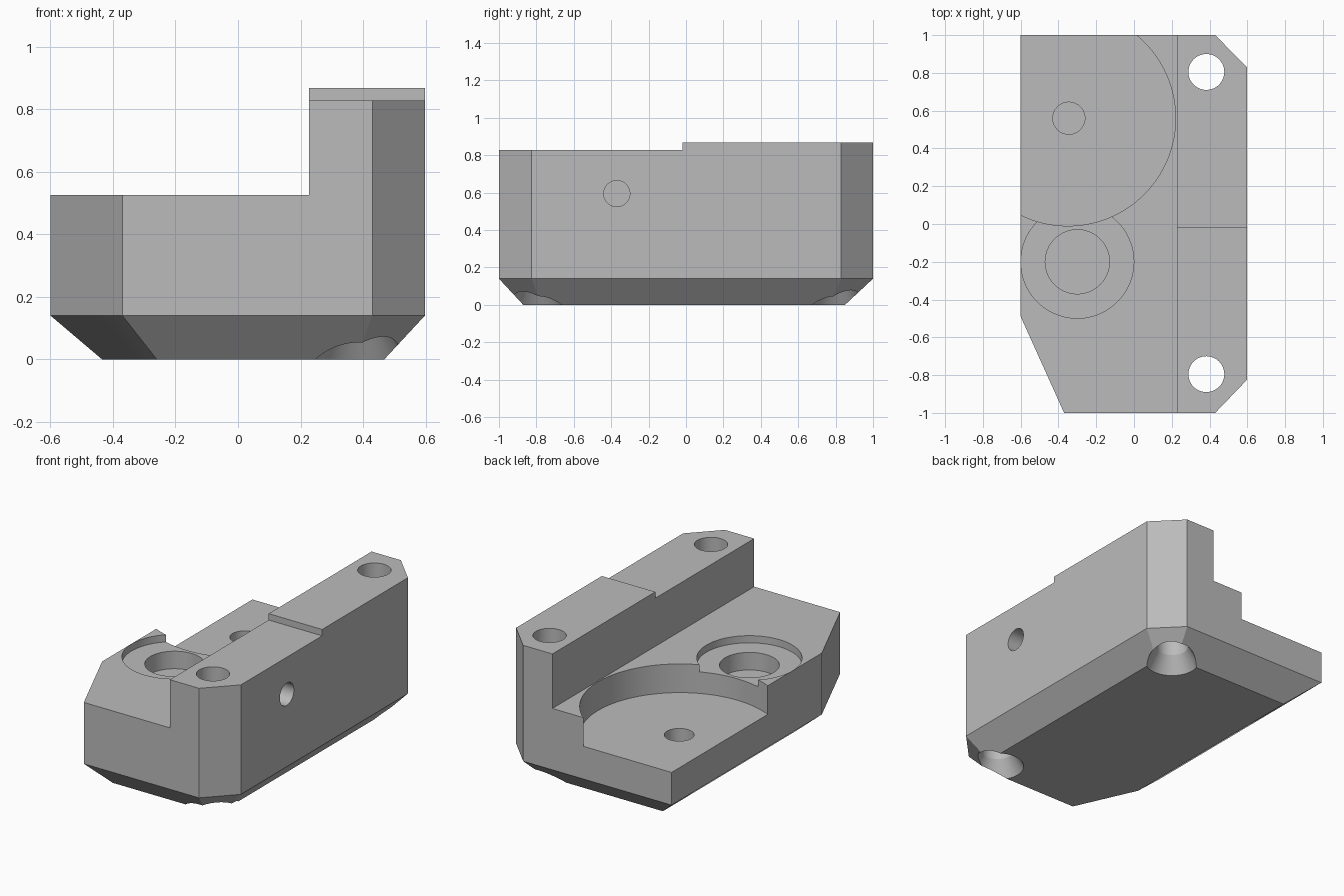
import bpy
import bmesh
from mathutils import Matrix, Vector

cube = bpy.data.objects.get("Cube")
if cube:
    bpy.data.objects.remove(cube, do_unlink=True)

grey = bpy.data.materials.new("plain_grey")
grey.use_nodes = True
colour = (0.5, 0.5, 0.5, 1)
grey.diffuse_color = colour
grey.node_tree.nodes["Principled BSDF"].inputs["Base Color"].default_value = colour


def add_object(name, bm):
    mesh = bpy.data.meshes.new(name)
    bmesh.ops.recalc_face_normals(bm, faces=bm.faces)
    bm.to_mesh(mesh)
    bm.free()
    mesh.materials.append(grey)
    obj = bpy.data.objects.new(name, mesh)
    bpy.context.collection.objects.link(obj)
    return obj


def cut(name, bm):
    """Subtract a closed shape from the block."""
    cutter = add_object(name, bm)
    cutter.hide_render = True
    mod = block.modifiers.new(name, 'BOOLEAN')
    mod.operation = 'DIFFERENCE'
    mod.solver = 'EXACT'
    mod.object = cutter
    bpy.ops.object.modifier_apply(modifier=mod.name)
    bpy.data.objects.remove(cutter, do_unlink=True)


def cut_box(name, low, high):
    low, high = Vector(low), Vector(high)
    bm = bmesh.new()
    bmesh.ops.create_cube(bm, size=1, matrix=Matrix.Translation((low + high) / 2)
                          @ Matrix.Diagonal((high - low).to_4d()))
    cut(name, bm)


def cut_round(name, x, y, z_low, z_high, r_low, r_high=None, sides=96):
    bm = bmesh.new()
    bmesh.ops.create_cone(bm, cap_ends=True, segments=sides, radius1=r_low,
                          radius2=r_high or r_low, depth=z_high - z_low,
                          matrix=Matrix.Translation((x, y, (z_low + z_high) / 2)))
    cut(name, bm)


# Block: chamfered outline with a tapered underside
outline = [(-0.6, -0.49), (-0.37, -1), (0.43, -1), (0.598, -0.825),
           (0.598, 0.83), (0.43, 1), (-0.6, 1)]
base = [(-0.435, -0.482), (-0.26, -0.87), (0.376, -0.87), (0.468, -0.774),
        (0.468, 0.766), (0.385, 0.85), (-0.435, 0.85)]
bm = bmesh.new()
rings = [[bm.verts.new((x, y, z)) for x, y in ring]
         for ring, z in ((base, 0), (outline, 0.14), (outline, 0.867))]
for a, b in zip(rings, rings[1:]):
    for i in range(len(a)):
        j = (i + 1) % len(a)
        bm.faces.new((a[i], a[j], b[j], b[i]))
bm.faces.new(rings[0])
bm.faces.new(rings[-1])
block = add_object("mounting_block", bm)
bpy.context.view_layer.objects.active = block
block.select_set(True)

# Low platform beside the tall rail, and the step in the rail top
cut_box("platform_cut", (-2, -2, 0.525), (0.227, 2, 2))
cut_box("rail_step_cut", (0.1, -2, 0.827), (2, -0.02, 2))

# Large round recess with its pilot hole
cut_round("large_recess", -0.35, 0.56, 0.345, 1, 0.57, sides=160)
cut_round("pilot_hole", -0.345, 0.56, 0.15, 1, 0.085, sides=48)

# Shallow round seat with a deeper bore
cut_round("seat_recess", -0.3, -0.2, 0.48, 1, 0.299)
cut_round("seat_bore", -0.3, -0.2, 0.37, 1, 0.17, sides=64)

# Countersunk through holes at both ends of the rail
for y in (-0.795, 0.805):
    cut_round("bolt_hole", 0.383, y, -1, 2, 0.095, sides=48)
    cut_round("countersink", 0.383, y, -0.02, 0.105, 0.167, 0.095, sides=48)

# Blind hole in the side of the rail
bm = bmesh.new()
bmesh.ops.create_cone(bm, cap_ends=True, segments=48, radius1=0.07, radius2=0.07, depth=0.5,
                      matrix=Matrix.Translation((0.6, -0.37, 0.595))
                      @ Matrix.Rotation(1.5707963, 4, 'Y'))
cut("side_hole", bm)

bpy.ops.object.shade_smooth_by_angle(angle=0.35)
